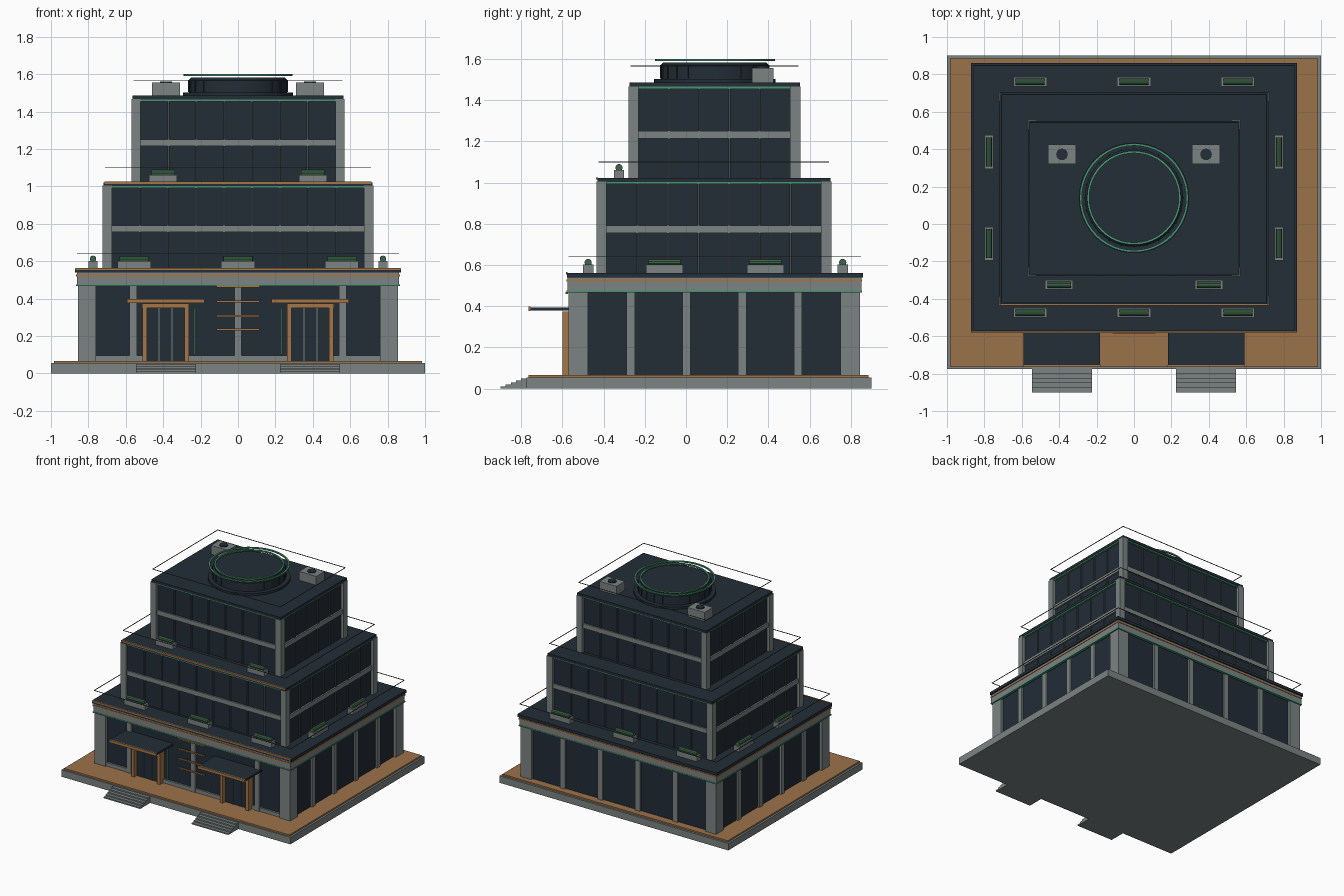
import bpy, bmesh, math
from mathutils import Matrix

if "Cube" in bpy.data.objects:
    bpy.data.objects.remove(bpy.data.objects["Cube"])


def material(name, rgb):
    m = bpy.data.materials.new(name)
    m.diffuse_color = (*rgb, 1)
    m.use_nodes = True
    m.node_tree.nodes["Principled BSDF"].inputs["Base Color"].default_value = m.diffuse_color
    return m


GLASS = material("dark glass", (0.016, 0.025, 0.037))
ROOF = material("roof navy", (0.017, 0.027, 0.038))
STONE = material("grey stone", (0.20, 0.23, 0.225))
WOOD = material("warm paving", (0.33, 0.17, 0.07))
COPPER = material("copper trim", (0.37, 0.18, 0.065))
GREEN = material("green trim", (0.07, 0.30, 0.17))
HEDGE = material("hedge green", (0.045, 0.125, 0.065))
METAL = material("dark metal", (0.06, 0.075, 0.08))


def finish(name, bm, mat, smooth=False):
    bmesh.ops.recalc_face_normals(bm, faces=bm.faces)
    me = bpy.data.meshes.new(name)
    bm.to_mesh(me)
    bm.free()
    me.materials.append(mat)
    ob = bpy.data.objects.new(name, me)
    bpy.context.collection.objects.link(ob)
    if smooth:
        bpy.ops.object.select_all(action='DESELECT')
        ob.select_set(True)
        bpy.context.view_layer.objects.active = ob
        bpy.ops.object.shade_smooth_by_angle()
    return ob


def boxes(name, mat, items):
    """One object from boxes given as (x0, x1, y0, y1, z0, z1)."""
    bm = bmesh.new()
    for x0, x1, y0, y1, z0, z1 in items:
        m = Matrix.Translation(((x0 + x1) / 2, (y0 + y1) / 2, (z0 + z1) / 2))
        bmesh.ops.create_cube(bm, size=1, matrix=m @ Matrix.Diagonal((x1 - x0, y1 - y0, z1 - z0, 1)))
    return finish(name, bm, mat)


def frame(name, mat, hx, y0, y1, z0, z1, t):
    """Rectangular band lying inside the given outline."""
    return boxes(name, mat, [(-hx, hx, y0, y0 + t, z0, z1), (-hx, hx, y1 - t, y1, z0, z1),
                             (-hx, -hx + t, y0 + t, y1 - t, z0, z1), (hx - t, hx, y0 + t, y1 - t, z0, z1)])


def lathe(name, mat, profile, x, y, seg=48):
    """Closed (radius, z) profile spun about a vertical axis."""
    bm = bmesh.new()
    rings = [[bm.verts.new((x + r * math.cos(a), y + r * math.sin(a), z)) for r, z in profile]
             for a in (2 * math.pi * i / seg for i in range(seg))]
    n = len(profile)
    for i in range(seg):
        a, b = rings[i], rings[(i + 1) % seg]
        for j in range(n):
            bm.faces.new((a[j], b[j], b[(j + 1) % n], a[(j + 1) % n]))
    bmesh.ops.remove_doubles(bm, verts=bm.verts, dist=1e-5)
    return finish(name, bm, mat, True)


# Plinth, paving and entrance steps
boxes("plinth", STONE, [(-1, 1, -0.775, 0.9, 0, 0.055)])
boxes("paving", WOOD, [(-0.985, 0.985, -0.765, 0.885, 0.055, 0.067)])
boxes("steps", STONE, [(s * 0.385 - 0.16, s * 0.385 + 0.16, -0.9 + 0.025 * i, -0.77, 0.01 * i, 0.01 * (i + 1))
                       for s in (-1, 1) for i in range(5)])

# Ground floor
G, F, B = 0.855, -0.57, 0.845
boxes("ground_glass", GLASS, [(-0.835, 0.835, F + 0.025, B - 0.02, 0.067, 0.5)])
boxes("ground_corner_pillars", STONE,
      [(min(s * G, s * 0.76), max(s * G, s * 0.76), y, y + 0.095, 0.067, 0.475)
       for s in (-1, 1) for y in (F, B - 0.095)])
pil = [(x - 0.02, x + 0.02, F + 0.005, F + 0.04, 0.067, 0.475) for x in (-0.56, 0, 0.56)]
pil += [(x - 0.02, x + 0.02, B - 0.04, B - 0.005, 0.067, 0.475) for x in (-0.492, -0.164, 0.164, 0.492)]
for y in (-0.268, 0.003, 0.273, 0.543):
    pil += [(min(s * 0.82, s * 0.85), max(s * 0.82, s * 0.85), y - 0.02, y + 0.02, 0.067, 0.475) for s in (-1, 1)]
boxes("ground_pilasters", STONE, pil)
boxes("front_sill", STONE, [(a, b, F + 0.01, F + 0.04, 0.067, 0.095)
                            for a, b in ((-0.76, -0.51), (-0.265, 0.265), (0.51, 0.76))])
boxes("ground_cornice", STONE, [(-0.862, 0.862, F - 0.006, B + 0.006, 0.475, 0.545)])
frame("cornice_copper_line", COPPER, 0.866, F - 0.01, B + 0.01, 0.519, 0.53, 0.02)
frame("cornice_green_line", GREEN, 0.865, F - 0.009, B + 0.009, 0.467, 0.476, 0.02)
boxes("ground_roof", ROOF, [(-0.872, 0.872, -0.578, 0.86, 0.54, 0.562)])
boxes("ground_roof_copper_edge", COPPER, [(-0.868, 0.868, -0.583, -0.575, 0.553, 0.565)])


def upper_floor(label, hx, y0, y1, z0, z1, nx, ny):
    """Glazed storey block with corner pillars, mid band, mullions and roof."""
    boxes(label + "_glass", GLASS, [(-hx + 0.022, hx - 0.022, y0 + 0.022, y1 - 0.022, z0, z1 - 0.02)])
    boxes(label + "_corner_pillars", STONE,
          [(x, x + 0.05, y, y + 0.05, z0, z1 - 0.018) for x in (-hx, hx - 0.05) for y in (y0, y1 - 0.05)])
    mid = z0 + 0.213
    frame(label + "_band", STONE, hx - 0.01, y0 + 0.01, y1 - 0.01, mid - 0.018, mid + 0.018, 0.02)
    w, d, cy = 2 * (hx - 0.05), y1 - y0 - 0.1, (y0 + y1) / 2
    bars, r = [], 0.0045
    for i in range(1, nx):
        x = -w / 2 + w * i / nx
        bars += [(x - r, x + r, y - 0.007, y + 0.007, z0, z1 - 0.02) for y in (y0 + 0.02, y1 - 0.02)]
    for i in range(1, ny):
        y = cy - d / 2 + d * i / ny
        bars += [(x - 0.007, x + 0.007, y - r, y + r, z0, z1 - 0.02) for x in (-hx + 0.02, hx - 0.02)]
    boxes(label + "_mullions", METAL, bars)
    frame(label + "_green_line", GREEN, hx - 0.008, y0 + 0.008, y1 - 0.008, z1 - 0.03, z1 - 0.02, 0.02)
    boxes(label + "_roof", ROOF, [(-hx + 0.005, hx - 0.005, y0 + 0.005, y1 - 0.003, z1 - 0.02, z1)])


upper_floor("middle", 0.725, -0.435, 0.705, 0.56, 1.022, 9, 7)
upper_floor("top", 0.57, -0.28, 0.555, 1.02, 1.485, 7, 5)
boxes("middle_roof_copper_edge", COPPER, [(-0.715, 0.715, -0.437, -0.428, 1.014, 1.025)])

# Thin guard wires above each roof
for label, hx, y0, y1, z in (("ground", 0.862, -0.57, 0.85, 0.64), ("middle", 0.71, -0.425, 0.695, 1.1),
                             ("top", 0.56, -0.27, 0.545, 1.565)):
    frame(label + "_guard_wire", METAL, hx, y0, y1, z - 0.002, z + 0.002, 0.004)

# Entrances: door frames, glazing bars and canopies
fr, doors, bars, can, fascia, lights = [], [], [], [], [], []
for s in (-1, 1):
    c = s * 0.387
    fr += [(c + k * 0.1125 - 0.012, c + k * 0.1125 + 0.012, -0.6, -0.54, 0.067, 0.375) for k in (-1, 1)]
    fr.append((c - 0.125, c + 0.125, -0.6, -0.54, 0.35, 0.375))
    doors.append((c - 0.1, c + 0.1, -0.568, -0.54, 0.067, 0.35))
    bars += [(c + k * 0.035 - 0.003, c + k * 0.035 + 0.003, -0.576, -0.565, 0.067, 0.35) for k in (-1, 1)]
    can.append((c - 0.205, c + 0.205, -0.757, -0.55, 0.38, 0.395))
    fascia.append((c - 0.207, c + 0.207, -0.765, -0.755, 0.376, 0.398))
    lights.append((s * 0.235 - 0.004, s * 0.235 + 0.004, -0.56, -0.54, 0.1, 0.35))
boxes("door_frames", COPPER, fr)
boxes("doors", GLASS, doors)
boxes("door_bars", STONE, bars)
boxes("canopies", ROOF, can)
boxes("canopy_fascias", COPPER, fascia)
boxes("green_light_strips", GREEN, lights)
boxes("front_copper_rods", COPPER, [(-0.115, 0.115, -0.585, -0.573, z - 0.005, z + 0.005)
                                    for z in (0.235, 0.308, 0.385, 0.465)])


def planter(x, y, z, length, along_x):
    """Stone trough with a rounded hedge on top."""
    a, b = (length / 2, 0.025) if along_x else (0.025, length / 2)
    boxes("planter", STONE, [(x - a, x + a, y - b, y + b, z, z + 0.04)])
    bm = bmesh.new()
    rot = Matrix.Rotation(math.pi / 2, 4, 'Y' if along_x else 'X')
    bmesh.ops.create_cone(bm, cap_ends=True, segments=10, radius1=0.018, radius2=0.018, depth=length - 0.025,
                          matrix=Matrix.Translation((x, y, z + 0.05)) @ rot)
    finish("planter_hedge", bm, HEDGE, True)


for px in (-0.555, 0, 0.555):
    for py in (-0.475, 0.76):
        planter(px, py, 0.562, 0.18, True)
for px in (-0.775, 0.775):
    for py in (-0.105, 0.385):
        planter(px, py, 0.562, 0.18, False)
for px in (-0.4, 0.4):
    planter(px, -0.325, 1.022, 0.15, True)

# Round roof pavilion with green rings
CY = 0.14
lathe("drum_base", ROOF, [(0, 1.485), (0.295, 1.485), (0.295, 1.503), (0, 1.503)], 0, CY)
lathe("drum", ROOF, [(0, 1.5), (0.262, 1.5), (0.262, 1.57), (0.25, 1.582), (0, 1.582)], 0, CY)
for r in (0.285, 0.245):
    lathe("green_ring", GREEN, [(r - 0.006, 1.59), (r + 0.006, 1.59), (r + 0.006, 1.6), (r - 0.006, 1.6)], 0, CY)
bm = bmesh.new()
for i in range(24):
    rot = Matrix.Rotation(2 * math.pi * i / 24, 4, 'Z')
    bmesh.ops.create_cube(bm, size=1, matrix=Matrix.Translation((0, CY, 1.537)) @ rot
                          @ Matrix.Translation((0.262, 0, 0)) @ Matrix.Diagonal((0.008, 0.008, 0.065, 1)))
finish("drum_ribs", bm, ROOF)

# Roof ventilation units
for s in (-1, 1):
    x = s * 0.385
    boxes("vent_unit", STONE, [(x - 0.075, x + 0.075, 0.32, 0.425, 1.485, 1.555)])
    lathe("vent_fan", ROOF, [(0, 1.553), (0.031, 1.553), (0.031, 1.562), (0, 1.562)], x, 0.372, 20)
